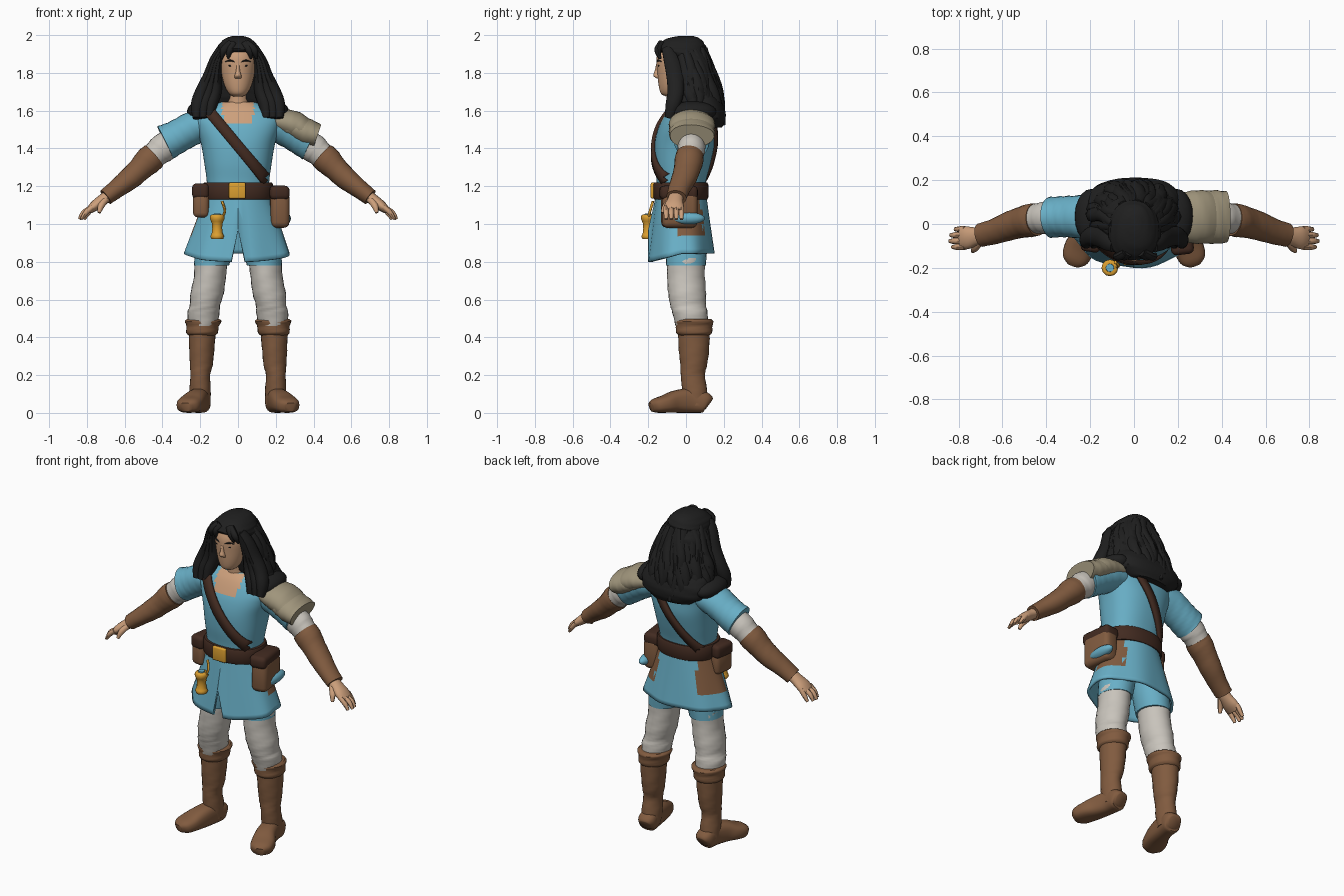
import bpy, bmesh, math, random
from mathutils import Vector
from mathutils.bvhtree import BVHTree

random.seed(4)
if "Cube" in bpy.data.objects:
    bpy.data.objects.remove(bpy.data.objects["Cube"])
parts = []


def material(name, r, g, b):
    m = bpy.data.materials.new(name)
    m.use_nodes = True
    m.diffuse_color = (r, g, b, 1)
    bsdf = m.node_tree.nodes["Principled BSDF"]
    bsdf.inputs["Base Color"].default_value = (r, g, b, 1)
    bsdf.inputs["Roughness"].default_value = 0.8
    return m


BLUE = material("tunic blue", 0.14, 0.43, 0.57)
LEATHER = material("leather brown", 0.22, 0.105, 0.05)
DARK = material("dark leather", 0.055, 0.024, 0.015)
CLOTH = material("off white cloth", 0.58, 0.55, 0.5)
TAN = material("shoulder tan", 0.35, 0.3, 0.2)
SKIN = material("skin", 0.61, 0.35, 0.2)
BLACK = material("hair black", 0.014, 0.014, 0.014)
GOLD = material("gold", 0.72, 0.35, 0.03)


def finish(name, bm, mats, rule=None):
    """Turn a bmesh into an object; rule picks a material slot per face."""
    bmesh.ops.recalc_face_normals(bm, faces=bm.faces)
    if rule:
        for f in bm.faces:
            f.material_index = rule(f.calc_center_median())
    me = bpy.data.meshes.new(name)
    bm.to_mesh(me)
    bm.free()
    for m in mats:
        me.materials.append(m)
    ob = bpy.data.objects.new(name, me)
    bpy.context.collection.objects.link(ob)
    parts.append(ob)
    return ob


def smooth_path(rings, k):
    """Catmull-Rom through ring tuples (x, y, z, half width, half depth)."""
    out = []
    for i in range(len(rings) - 1):
        p = [rings[max(0, min(len(rings) - 1, i + d))] for d in (-1, 0, 1, 2)]
        for j in range(k):
            t = j / k
            out.append([0.5 * (2 * b + (c - a) * t + (2 * a - 5 * b + 4 * c - d) * t * t
                               + (3 * b - a - 3 * c + d) * t ** 3) for a, b, c, d in zip(*p)])
    return out + [list(rings[-1])]


def loft(name, rings, mats, n=24, k=4, ref=(0, 1, 0), flat=False, e=1.0, side=1, wob=0.0, rule=None):
    rows = smooth_path([(r[0] * side, *r[1:]) for r in rings], k)
    bm, loops, ref = bmesh.new(), [], Vector(ref)
    for i, r in enumerate(rows):
        a, b = rows[max(0, i - 1)], rows[min(len(rows) - 1, i + 1)]
        t = Vector((0, 0, 1)) if flat else (Vector(b[:3]) - Vector(a[:3])).normalized()
        u = t.cross(ref).normalized()
        v = u.cross(t).normalized()
        loop = []
        for j in range(n):
            q = 2 * math.pi * j / n
            c, s = math.cos(q), math.sin(q)
            w = 1 + wob * math.sin(3 * q + i * 1.1) * math.sin(i * 0.9)
            c, s = (math.copysign(abs(x) ** e, x) * w for x in (c, s))
            loop.append(bm.verts.new(Vector(r[:3]) + u * c * max(r[3], 0.002) + v * s * max(r[4], 0.002)))
        loops.append(loop)
    for p, q in zip(loops, loops[1:]):
        for j in range(n):
            bm.faces.new((p[j], p[(j + 1) % n], q[(j + 1) % n], q[j]))
    bm.faces.new(loops[0])
    bm.faces.new(loops[-1])
    return finish(name, bm, mats if isinstance(mats, list) else [mats], rule)


def box(name, loc, size, mat, bevel=0.012, rot=0.0):
    bm = bmesh.new()
    bmesh.ops.create_cube(bm, size=1)
    bmesh.ops.scale(bm, vec=size, verts=bm.verts)
    bmesh.ops.bevel(bm, geom=bm.edges[:], offset=bevel, segments=3, affect='EDGES', profile=0.5)
    ob = finish(name, bm, [mat])
    ob.location, ob.rotation_euler = loc, (0, 0, rot)


def ball(name, loc, size, mat):
    bm = bmesh.new()
    bmesh.ops.create_uvsphere(bm, u_segments=20, v_segments=12, radius=1)
    bmesh.ops.scale(bm, vec=size, verts=bm.verts)
    finish(name, bm, [mat]).location = loc


# Tunic body with a square skin neckline
torso = loft("tunic_body", [(0, -.03, 1.13, .165, .125), (0, -.025, 1.22, .165, .13), (0, -.018, 1.32, .178, .148),
             (0, -.008, 1.42, .195, .158), (0, 0, 1.5, .22, .15), (0, .013, 1.56, .235, .137),
             (0, .02, 1.61, .19, .115), (0, .02, 1.645, .1, .085)], [BLUE, SKIN], n=72, k=6, flat=True, e=.85,
             rule=lambda c: int(abs(c.x) < .082 and c.z > 1.53 and c.y < 0))

# Flared skirt with a front slit and pouch backing panels
bm, cols, N, R = bmesh.new(), [], 48, 14
for j in range(N):
    q = 2 * math.pi * j / N
    hem = .97 if j == 0 else .845 - .045 * max(0, math.cos(q))
    col = []
    for i in range(R + 1):
        t = i / R
        w = 1 + .025 * t * math.sin(q * 7)
        col.append(bm.verts.new(((.165 + .115 * t) * math.sin(q) * w,
                                 -.025 - (.13 + .045 * t) * math.cos(q) * w, 1.17 + (hem - 1.17) * t)))
    cols.append(col)
for j in range(N):
    p, q = cols[j], cols[(j + 1) % N]
    for i in range(R):
        bm.faces.new((p[i], p[i + 1], q[i + 1], q[i]))
skirt = finish("tunic_skirt", bm, [BLUE, LEATHER],
               lambda c: int(abs(c.x) > .13 and c.z > .945 and -.04 < c.y < .1))
skirt.modifiers.new("cloth thickness", 'SOLIDIFY').thickness = .014

# Belt, buckle and straps
loft("belt", [(0, -.028, z, .185 - d, .146 - d) for z, d in ((1.13, .01), (1.14, 0), (1.21, 0), (1.22, .01))],
     DARK, n=48, k=2, flat=True, e=.9)
box("belt_buckle", (-.004, -.176, 1.177), (.09, .022, .085), GOLD, .008)
tree = BVHTree.FromPolygons([v.co for v in torso.data.vertices], [p.vertices[:] for p in torso.data.polygons])


def strap(name, a, b, front, half=.028):
    """Ribbon laid on the tunic between two (x, z) points."""
    bm, rows = bmesh.new(), []
    a, b = Vector(a), Vector(b)
    across = Vector((b.y - a.y, a.x - b.x)).normalized() * half
    for i in range(25):
        row = []
        for s in (-1, 0, 1):
            p = a.lerp(b, i / 24) + across * s
            hit = tree.ray_cast(Vector((p.x, -front, p.y)), Vector((0, front, 0)))[0]
            row.append(bm.verts.new((p.x, hit.y - front * .009, p.y)) if hit else None)
        rows.append(row)
    for p, q in zip(rows, rows[1:]):
        for j in (0, 1):
            quad = (p[j], p[j + 1], q[j + 1], q[j])
            if all(quad):
                bm.faces.new(quad)
    m = finish(name, bm, [DARK]).modifiers.new("thickness", 'SOLIDIFY')
    m.thickness, m.offset = .02, 0


strap("chest_strap", (-.16, 1.605), (.165, 1.215), 1)
strap("back_strap", (.1, 1.55), (-.14, 1.2), -1, .022)

# Hip pouches
box("left_pouch", (.215, -.035, 1.075), (.1, .19, .19), LEATHER, .03, .12)
box("left_pouch_flap", (.212, -.04, 1.165), (.105, .2, .075), DARK, .025, .12)
ball("left_pouch_blue_roll", (.245, .005, 1.03), (.035, .095, .033), BLUE)
box("right_pouch", (-.19, -.06, 1.1), (.085, .13, .13), LEATHER, .025, -.15)
box("right_pouch_flap", (-.192, -.06, 1.175), (.09, .135, .08), DARK, .022, -.15)

# Hanging gold flask
loft("flask", [(-.11, -.2, z, r, r) for z, r in ((.92, .03), (.935, .036), (.955, .028), (1.0, .027),
     (1.025, .038), (1.045, .036), (1.05, .028))], GOLD, n=12, k=2, flat=True)
loft("flask_stopper", [(-.11, -.2, 1.045, .02, .02), (-.11, -.2, 1.056, .018, .018)], BLUE, n=12, k=1, flat=True)
loft("flask_hanger", [(-.085, -.2, 1.03, .007, .007), (-.07, -.19, 1.07, .007, .007),
                      (-.085, -.175, 1.12, .007, .007)], GOLD, n=8)

for s, label in ((1, "left"), (-1, "right")):
    # Legs
    loft(label + "_shorts", [(.14, 0, .78, .093, .105), (.125, 0, .88, .1, .11), (.11, -.01, 1.0, .09, .11)],
         BLUE, side=s, flat=True)
    loft(label + "_trouser", [(.185, .03, .46, .075, .085), (.182, .02, .53, .085, .093), (.175, .01, .57, .08, .095),
         (.165, .005, .63, .088, .1), (.15, 0, .72, .085, .1), (.142, 0, .82, .088, .1)], CLOTH, side=s, flat=True, wob=.03)
    loft(label + "_boot_shaft", [(.2, .055, .04, .055, .06), (.2, .045, .12, .056, .066), (.2, .035, .2, .052, .064),
         (.195, .04, .25, .06, .07), (.193, .042, .33, .066, .08), (.19, .042, .44, .073, .085)],
         LEATHER, side=s, flat=True, wob=.03)
    loft(label + "_boot_cuff", [(.19, .042, .41, .07, .08), (.19, .042, .425, .084, .095), (.187, .042, .46, .086, .097),
         (.185, .042, .485, .097, .102), (.185, .042, .497, .085, .09)], LEATHER, side=s, flat=True, wob=.02)
    loft(label + "_foot", [(.195, .12, .045, .035, .035), (.197, .1, .055, .053, .055), (.205, .03, .065, .053, .065),
         (.225, -.05, .06, .06, .06), (.25, -.11, .047, .068, .047), (.268, -.16, .038, .06, .038),
         (.277, -.185, .03, .03, .025)], LEATHER, side=s, ref=(0, 0, 1), e=.75)
    # Arms
    loft(label + "_sleeve", [(.13, .02, 1.53, .07, .1), (.22, .03, 1.515, .088, .1), (.29, .032, 1.48, .088, .095),
         (.34, .032, 1.452, .09, .093), (.385, .03, 1.43, .096, .093)], BLUE, side=s, wob=.03)
    loft(label + "_undersleeve", [(.33, .03, 1.45, .07, .07), (.4, .028, 1.4, .077, .074), (.43, .025, 1.375, .07, .07),
         (.48, .02, 1.33, .066, .066)], CLOTH, side=s, wob=.02)
    loft(label + "_bracer", [(.445, .02, 1.362, .072, .074), (.475, .015, 1.335, .074, .076), (.52, .005, 1.29, .064, .07),
         (.57, -.01, 1.243, .06, .066), (.64, -.035, 1.188, .05, .058), (.7, -.05, 1.142, .044, .054)],
         LEATHER, side=s, wob=.02)
    loft(label + "_palm", [(.68, -.05, 1.155, .03, .038), (.72, -.057, 1.125, .03, .042), (.76, -.063, 1.095, .027, .052),
         (.79, -.065, 1.07, .018, .048)], SKIN, n=16, side=s)
    for i in range(4):
        y, far = -.105 + i * .027, (0, .012, .008, -.012)[i]
        loft(f"{label}_finger_{i + 1}", [(.77, y, 1.09, .014, .014), (.805 + far, y, 1.06, .014, .014),
             (.828 + far, y, 1.025, .008, .009)], SKIN, n=8, side=s)
    loft(label + "_thumb", [(.7, -.08, 1.13, .018, .016), (.725, -.11, 1.095, .017, .016),
         (.735, -.125, 1.06, .009, .009)], SKIN, n=8, side=s)
    # Hair resting on the shoulders
    ball(label + "_shoulder_hair", (s * .195, .035, 1.595), (.075, .125, .055), BLACK)

# Layered cloth shoulder cover on the left
for i, shift in enumerate((0, .065)):
    loft(f"shoulder_cover_{i + 1}", [(.15 + shift, .03, 1.555 - shift * .4, .05, .1), (.24 + shift, .03, 1.54 - shift * .5, .067, .117),
         (.3 + shift, .03, 1.522 - shift * .6, .074, .122), (.355 + shift, .03, 1.49 - shift * .4, .066, .117)],
         TAN, n=32, wob=.03)

# Neck, face and features
loft("neck", [(0, 0, 1.56, .08, .08), (0, -.01, 1.64, .058, .06), (0, -.02, 1.75, .055, .06)], SKIN, flat=True)
loft("face", [(0, -.075, 1.675, .025, .03), (0, -.08, 1.69, .047, .052), (0, -.072, 1.73, .07, .072),
     (0, -.062, 1.8, .088, .09), (0, -.06, 1.88, .095, .096), (0, -.05, 1.95, .08, .08)], SKIN, n=32, flat=True)
loft("nose", [(0, -.142, 1.77, .018, .012), (0, -.153, 1.785, .018, .02), (0, -.152, 1.81, .011, .014),
     (0, -.147, 1.85, .008, .01)], SKIN, n=12, flat=True)
for s, label in ((1, "left"), (-1, "right")):
    ball(label + "_eye", (s * .037, -.143, 1.838), (.014, .005, .005), BLACK)
    loft(label + "_brow", [(.015, -.151, 1.856, .003, .005), (.04, -.147, 1.866, .005, .006),
                           (.066, -.13, 1.86, .002, .004)], BLACK, n=8, side=s)

# Hair mass, then wavy locks over it
loft("hair_mass", [(0, 0, 1.995, .03, .04), (0, -.015, 1.98, .07, .09), (0, -.027, 1.945, .105, .128),
     (0, -.025, 1.915, .118, .132), (0, .025, 1.88, .13, .1), (0, .03, 1.8, .15, .108), (0, .05, 1.7, .175, .11),
     (0, .085, 1.63, .21, .115), (0, .115, 1.56, .2, .095), (0, .13, 1.51, .13, .06)], BLACK, n=40, flat=True, e=.85, wob=.04)
for i in range(46):
    a = math.radians(-32 + 244 * i / 45)
    ph, grow = random.uniform(0, 6), random.uniform(.9, 1.06)
    path = []
    back = max(0, math.sin(a))
    drop = random.uniform(.33, .37) + .04 * back
    for j in range(6):
        t = j / 5
        b = a + .1 * math.sin(ph + t * 7)
        rad = 1 + .05 * math.sin(ph + t * 9)
        thick = (.02, .03, .034, .036, .032, .008)[j]
        path.append(((.085 + .115 * t ** .8) * math.cos(b) * rad * grow,
                     .005 + .065 * t + (.085 + .04 * t) * math.sin(b) * rad * grow, 1.93 - drop * t, thick, thick))
    loft(f"hair_lock_{i + 1}", path, BLACK, n=8, k=3)

# Locks framing the face and falling in front of the shoulders
for s, label in ((1, "left"), (-1, "right")):
    for i, out in enumerate((0, .035, .07)):
        loft(f"{label}_front_lock_{i + 1}", [(.07 + out * .3, -.1, 1.93, .02, .03), (.1 + out * .4, -.08, 1.87, .022, .04),
             (.115 + out * .6, -.06, 1.78, .03, .045), (.122 + out, -.055, 1.7, .035, .045),
             (.145 + out, -.07, 1.63, .035, .04), (.15 + out, -.09, 1.56, .02, .025)], BLACK, n=10, side=s)
for i, x in enumerate((-.075, -.045, .06, .085)):
    loft(f"fringe_lock_{i + 1}", [(x * .5, -.13, 1.955, .022, .02), (x, -.15, 1.92, .02, .018),
         (x * 1.15, -.148 + abs(x) * .15, 1.875, .006, .006)], BLACK, n=8)

# Smooth shading with kept creases
bpy.ops.object.select_all(action='DESELECT')
for ob in parts:
    ob.select_set(True)
bpy.context.view_layer.objects.active = parts[0]
bpy.ops.object.shade_smooth_by_angle(angle=math.radians(45))
